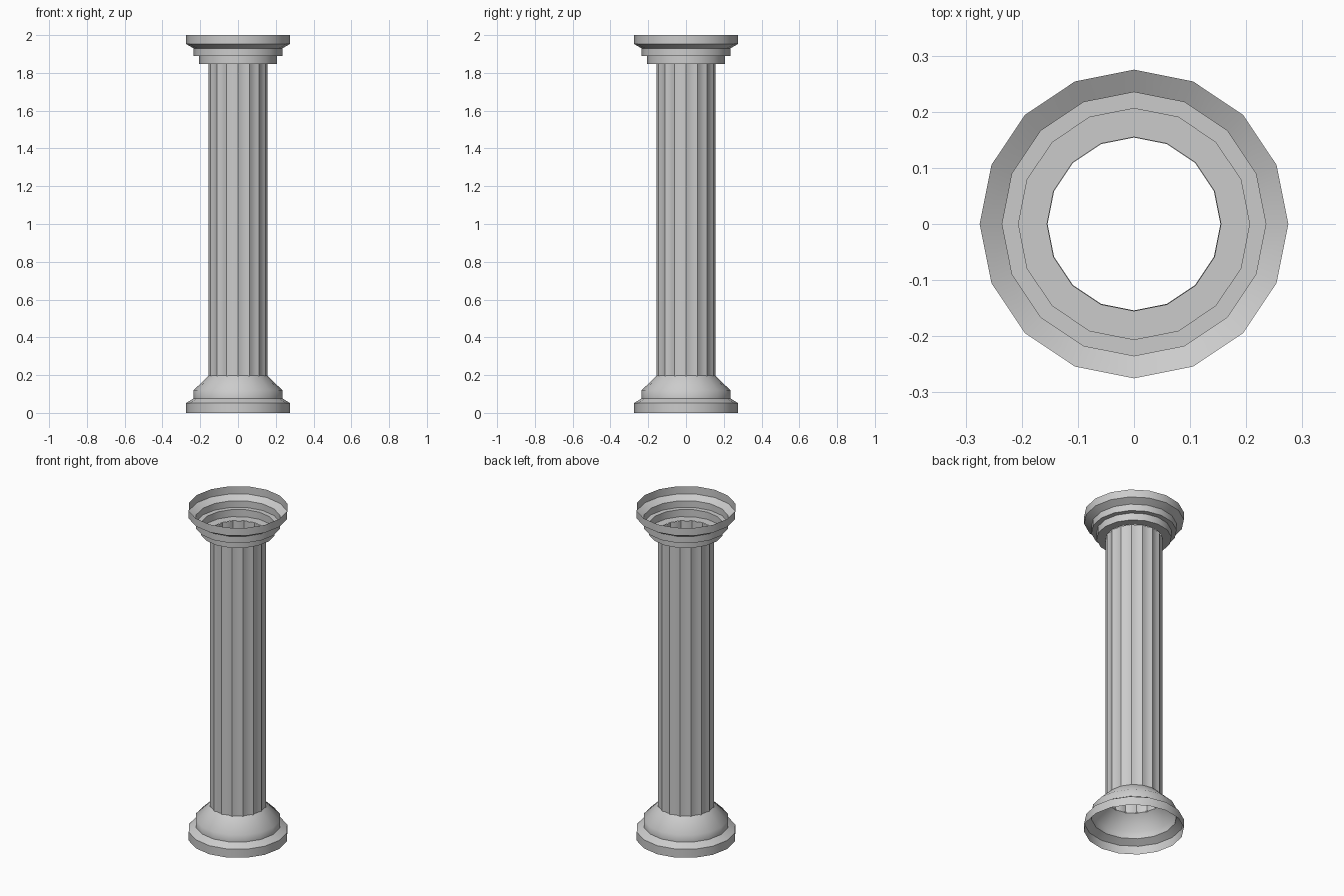
import bpy, bmesh, math

if "Cube" in bpy.data.objects:
    bpy.data.objects.remove(bpy.data.objects["Cube"])

SIDES = 16


def loft(name, rings, angle):
    """Open shell through a stack of closed point rings."""
    bm = bmesh.new()
    loops = [[bm.verts.new(p) for p in ring] for ring in rings]
    n = len(loops[0])
    for a, b in zip(loops, loops[1:]):
        for i in range(n):
            j = (i + 1) % n
            bm.faces.new((a[i], a[j], b[j], b[i]))
    me = bpy.data.meshes.new(name)
    bm.to_mesh(me)
    bm.free()
    ob = bpy.data.objects.new(name, me)
    bpy.context.collection.objects.link(ob)
    bpy.ops.object.select_all(action='DESELECT')
    bpy.context.view_layer.objects.active = ob
    ob.select_set(True)
    bpy.ops.object.shade_smooth_by_angle(angle=math.radians(angle))
    return ob


def circle(r, z):
    step = 2 * math.pi / SIDES
    return [(r * math.cos(i * step), r * math.sin(i * step), z) for i in range(SIDES)]


def fluted(r, depth, z, cuts=4):
    """Ring of shallow concave scallops with a ridge on each corner."""
    pts = []
    step = 2 * math.pi / SIDES
    for i in range(SIDES * cuts):
        t = (i % cuts) / cuts
        a = i * step / cuts
        chord = r * math.cos(step / 2) / math.cos((t - 0.5) * step)
        rad = chord - depth * 4 * t * (1 - t)
        pts.append((rad * math.cos(a), rad * math.sin(a), z))
    return pts


# Base: plinth ring, sloped ledge and rounded shoulder
loft("base", [circle(r, z) for r, z in [
    (0.275, 0), (0.275, 0.052), (0.235, 0.077), (0.235, 0.12), (0.154, 0.198)]], 50)

# Fluted shaft, open at both ends
loft("shaft", [fluted(0.157, 0.005, z) for z in (0.192, 1.847)], 20)

# Capital: two steps, then a flare to the top ring
loft("capital", [circle(r, z) for r, z in [
    (0.155, 1.847), (0.206, 1.847), (0.206, 1.89), (0.235, 1.89),
    (0.235, 1.93), (0.275, 1.953), (0.275, 2.0)]], 50)
